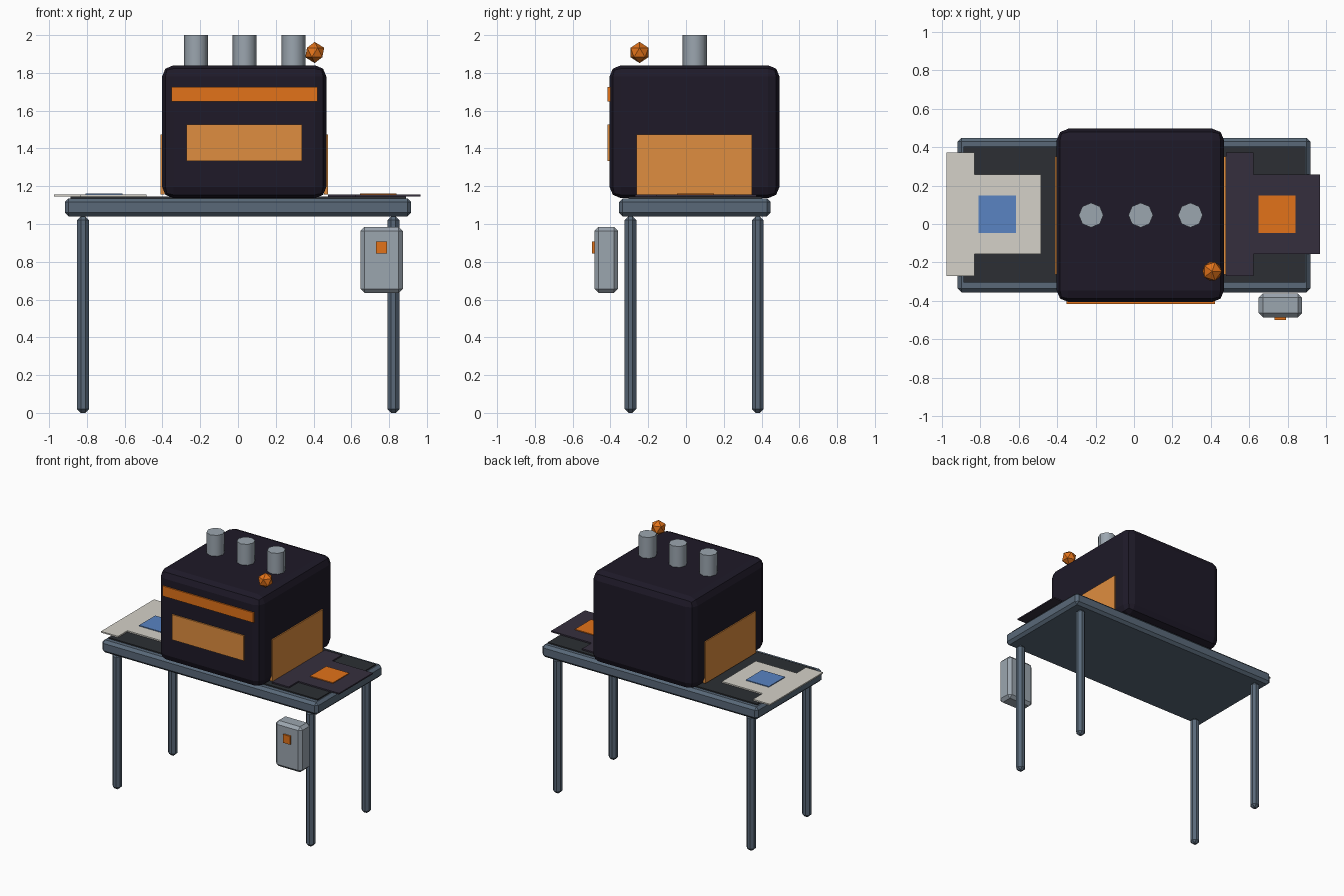
import bpy, bmesh, math

if "Cube" in bpy.data.objects:
    bpy.data.objects.remove(bpy.data.objects["Cube"])


def material(name, rgb):
    m = bpy.data.materials.new(name)
    m.diffuse_color = (*rgb, 1)
    m.use_nodes = True
    m.node_tree.nodes["Principled BSDF"].inputs["Base Color"].default_value = m.diffuse_color
    return m


STEEL = material("steel_blue", (0.10, 0.14, 0.19))
GREY = material("light_grey", (0.33, 0.38, 0.43))
NAVY = material("dark_navy", (0.013, 0.010, 0.021))
ORANGE = material("orange", (0.76, 0.17, 0.01))
AMBER = material("amber", (0.74, 0.27, 0.05))
BELT = material("belt_black", (0.025, 0.028, 0.033))
WHITE = material("off_white", (0.66, 0.64, 0.58))
CHARCOAL = material("charcoal", (0.036, 0.028, 0.048))
BLUE = material("blue", (0.10, 0.23, 0.54))


def finish(name, bm, mat, bevel=0, segments=1):
    bmesh.ops.recalc_face_normals(bm, faces=bm.faces)
    me = bpy.data.meshes.new(name)
    bm.to_mesh(me)
    bm.free()
    me.materials.append(mat)
    ob = bpy.data.objects.new(name, me)
    bpy.context.collection.objects.link(ob)
    if bevel:
        mod = ob.modifiers.new("bevel", "BEVEL")
        mod.width, mod.segments = bevel, segments
    return ob


def box(name, x, y, z, mat, bevel=0, segments=1):
    """Box from (min, max) ranges."""
    bm = bmesh.new()
    bmesh.ops.create_cube(bm, size=1)
    for v in bm.verts:
        for i, (lo, hi) in enumerate((x, y, z)):
            v.co[i] = hi if v.co[i] > 0 else lo
    return finish(name, bm, mat, bevel, segments)


def smooth(ob, angle):
    bpy.ops.object.select_all(action="DESELECT")
    ob.select_set(True)
    bpy.context.view_layer.objects.active = ob
    bpy.ops.object.shade_smooth_by_angle(angle=math.radians(angle))


def shirt(name, x0, mat):
    """Flat T-shirt lying on the belt, sleeves at its -x end."""
    outline = [(0, -0.27), (0.144, -0.27), (0.144, -0.156), (0.49, -0.156),
               (0.49, 0.256), (0.144, 0.256), (0.144, 0.372), (0, 0.372)]
    bm = bmesh.new()
    f = bm.faces.new([bm.verts.new((x0 + x, y, 1.145)) for x, y in outline])
    top = bmesh.ops.extrude_face_region(bm, geom=[f])["geom"]
    for v in top:
        if isinstance(v, bmesh.types.BMVert):
            v.co.z += 0.01
    finish(name, bm, mat)


# Conveyor table
box("table_frame", (-0.917, 0.917), (-0.355, 0.448), (1.04, 1.136), STEEL, 0.02)
box("conveyor_belt", (-0.887, 0.89), (-0.305, 0.403), (1.10, 1.145), BELT)
for sx, lx in (("left", -0.82), ("right", 0.823)):
    for sy, ly in (("front", -0.294), ("back", 0.38)):
        box(f"{sy}_{sx}_leg", (lx - 0.032, lx + 0.032), (ly - 0.031, ly + 0.031),
            (0, 1.04), STEEL, 0.02)

# Machine housing
box("machine_body", (-0.402, 0.468), (-0.405, 0.495), (1.137, 1.84), NAVY, 0.06, 2)
box("front_stripe", (-0.352, 0.42), (-0.415, -0.39), (1.648, 1.725), ORANGE)
box("front_window", (-0.272, 0.338), (-0.415, -0.39), (1.334, 1.527), AMBER)
box("left_curtain", (-0.41, -0.39), (-0.262, 0.35), (1.155, 1.475), AMBER)
box("right_curtain", (0.456, 0.477), (-0.262, 0.35), (1.155, 1.475), AMBER)

# Exhaust pipes
for i, x in enumerate((-0.223, 0.035, 0.293)):
    bm = bmesh.new()
    bmesh.ops.create_cone(bm, cap_ends=True, segments=8, radius1=0.064,
                          radius2=0.064, depth=0.2)
    bmesh.ops.translate(bm, verts=bm.verts, vec=(x, 0.046, 1.9))
    smooth(finish(f"exhaust_pipe_{i + 1}", bm, GREY), 50)

# Warning light
bm = bmesh.new()
bmesh.ops.create_icosphere(bm, subdivisions=1, radius=0.056)
bmesh.ops.translate(bm, verts=bm.verts, vec=(0.406, -0.246, 1.908))
finish("warning_light", bm, ORANGE)

# Shirts with square prints
shirt("incoming_shirt", -0.974, WHITE)
box("blue_print", (-0.807, -0.612), (-0.048, 0.148), (1.15, 1.161), BLUE)
shirt("outgoing_shirt", 0.477, CHARCOAL)
box("orange_print", (0.646, 0.84), (-0.048, 0.148), (1.15, 1.161), ORANGE)

# Control box on the front right leg
box("control_box", (0.648, 0.873), (-0.485, -0.36), (0.635, 0.985), GREY, 0.022)
box("control_button", (0.73, 0.79), (-0.498, -0.47), (0.843, 0.907), ORANGE)
